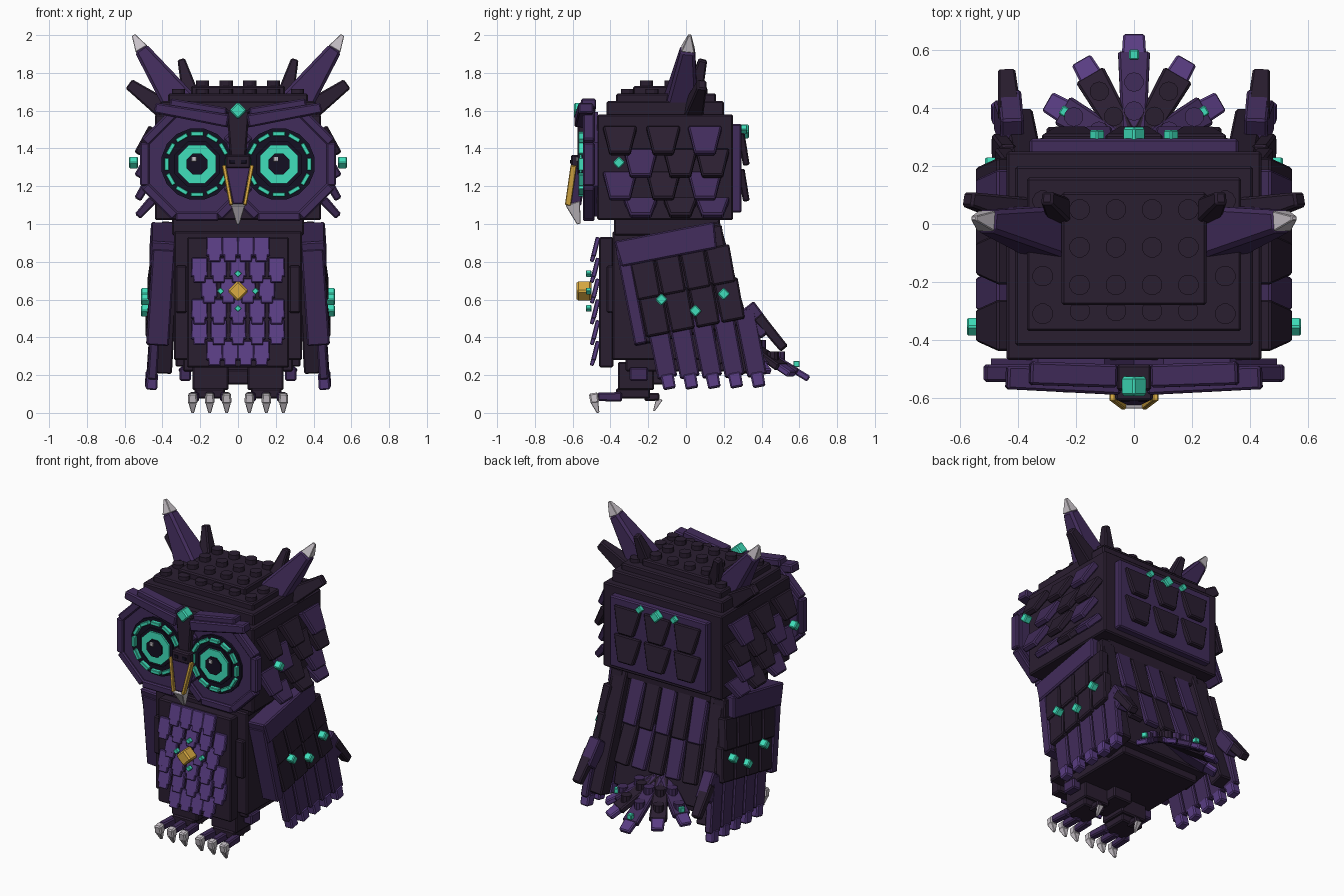
import bpy, bmesh
from math import sin, cos, pi, radians
from mathutils import Vector

cube = bpy.data.objects.get("Cube")
if cube:
    bpy.data.objects.remove(cube)


def material(name, r, g, b):
    m = bpy.data.materials.new(name)
    m.use_nodes = True
    m.diffuse_color = (r, g, b, 1)
    m.node_tree.nodes["Principled BSDF"].inputs["Base Color"].default_value = (r, g, b, 1)
    return m


DARK = material("dark plum", .023, .013, .03)
MID = material("deep purple", .053, .025, .103)
BRIGHT = material("bright purple", .1, .046, .225)
TEAL = material("teal", .05, .74, .5)
GOLD = material("gold", .7, .41, .055)
PALE = material("pale grey", .58, .54, .58)
BLACK = material("ink black", .007, .005, .016)


def finish(name, bm, mat, pair):
    """Create one object, or a mirrored left and right pair."""
    bmesh.ops.recalc_face_normals(bm, faces=bm.faces)
    for sign, prefix in ((1, "left_"), (-1, "right_")) if pair else ((1, ""),):
        if sign < 0:
            for v in bm.verts:
                v.co.x *= -1
            bmesh.ops.reverse_faces(bm, faces=bm.faces)
        mesh = bpy.data.meshes.new(prefix + name)
        bm.to_mesh(mesh)
        mesh.materials.append(mat)
        bpy.context.collection.objects.link(bpy.data.objects.new(prefix + name, mesh))
    bm.free()


def bar(name, p0, p1, a, b, mat, side=(1, 0, 0), pair=False, edge=.008):
    """Tapered block from p0 to p1; a and b are (width along side, thickness) at the ends."""
    p0, p1, s = Vector(p0), Vector(p1), Vector(side)
    d = (p1 - p0).normalized()
    s = (s - d * s.dot(d)).normalized()
    n = d.cross(s)
    bm = bmesh.new()
    ends = [[bm.verts.new(p + s * w * i / 2 + n * t * j / 2)
             for i, j in ((-1, -1), (1, -1), (1, 1), (-1, 1))]
            for p, (w, t) in ((p0, a), (p1, b))]
    bm.faces.new(ends[0])
    bm.faces.new(ends[1])
    for k in range(4):
        q = (k + 1) % 4
        bm.faces.new((ends[0][k], ends[0][q], ends[1][q], ends[1][k]))
    width = min(edge, .2 * min(*a, *b, (p1 - p0).length))
    bmesh.ops.bevel(bm, geom=list(bm.edges), offset=width, segments=1,
                    affect='EDGES', clamp_overlap=True)
    finish(name, bm, mat, pair)


def box(name, x, y, z, mat, pair=False):
    """Block from its x, y and z ranges."""
    cx, cy = sum(x) / 2, sum(y) / 2
    size = (x[1] - x[0], y[1] - y[0])
    bar(name, (cx, cy, z[0]), (cx, cy, z[1]), size, size, mat, pair=pair)


def disc(name, p0, p1, r, sides, mat, pair=False):
    """Regular prism with flat sides facing up and sideways."""
    p0, p1 = Vector(p0), Vector(p1)
    d = (p1 - p0).normalized()
    s = Vector((1, 0, 0))
    s = (s - d * s.dot(d)).normalized()
    n = d.cross(s)
    bm = bmesh.new()
    turns = [2 * pi * (k + .5) / sides for k in range(sides)]
    rings = [[bm.verts.new(p + s * r * cos(t) + n * r * sin(t)) for t in turns] for p in (p0, p1)]
    bm.faces.new(rings[0])
    bm.faces.new(rings[1])
    for k in range(sides):
        q = (k + 1) % sides
        bm.faces.new((rings[0][k], rings[0][q], rings[1][q], rings[1][k]))
    finish(name, bm, mat, pair)


def gem(name, c, size, axis, side, mat=TEAL, pair=False):
    """Bevelled cube set on its corner, pointing along axis."""
    c, h = Vector(c), Vector(axis) * size / 2
    bar(name, c - h, c + h, (size, size), (size, size), mat, side, pair, edge=size * .12)


# Body core, neck and underside
box("body", (-.34, .34), (-.39, .16), (.28, .96), DARK)
bar("back_slope", (0, .08, .96), (0, .2, .26), (.66, .14), (.66, .2), DARK)
box("neck", (-.35, .35), (-.38, .18), (.94, 1.03), DARK)
box("belly_step", (-.29, .29), (-.32, .25), (.22, .29), DARK)
box("belly_keel", (-.07, .07), (-.33, -.1), (.15, .23), DARK)
box("chest_backing", (-.27, .27), (-.46, -.385), (.24, .93), DARK)
box("chest_side", (.27, .33), (-.42, -.3), (.53, .78), DARK, True)
box("hip_block", (.25, .31), (-.3, -.2), (.17, .24), MID, True)

# Overlapping chest feathers, each with a narrower tab below
for row, count in enumerate((4, 5, 4, 5, 5, 4)):
    z = .93 - row * .11
    gap = .083 if row in (0, 5) else .102
    for i in range(count):
        x = (i - (count - 1) / 2) * gap
        bar("chest_feather", (x, -.465, z), (x, -.49, z - .1), (.084, .025), (.088, .025), BRIGHT)
        bar("chest_feather_tab", (x, -.485, z - .08), (x, -.5, z - .13), (.066, .025), (.062, .02), BRIGHT)
gem("chest_jewel", (0, -.54, .645), .08, (0, 1, 0), (1, 0, 1), GOLD)
for dx, dz in ((1, 0), (-1, 0), (0, 1), (0, -1)):
    gem("chest_spark", (dx * .092, -.515, .645 + dz * .092), .028, (0, 1, 0), (1, 0, 1))

# Head block and stepped crown with studs
box("head", (-.44, .44), (-.47, .25), (1.02, 1.58), DARK)
box("crown_lower", (-.41, .41), (-.42, .2), (1.57, 1.65), DARK)
box("crown_middle", (-.37, .37), (-.37, .16), (1.64, 1.69), DARK)
box("crown_top", (-.25, .25), (-.28, .11), (1.68, 1.73), DARK)
for i in range(4):
    for j in range(3):
        x, y = (i - 1.5) * .125, .05 - j * .13
        disc("crown_stud", (x, y, 1.72), (x, y, 1.76), .036, 12, DARK)
    y = .08 - i * .13
    disc("side_stud", (.315, y, 1.68), (.315, y, 1.715), .036, 12, DARK, True)
for x in (.062, .187):
    disc("front_stud", (x, -.3, 1.68), (x, -.3, 1.715), .036, 12, DARK, True)

# Scales on the head sides
for row, (z, colours) in enumerate(((1.51, "DDM"), (1.39, "MDD"), (1.27, "MDM"), (1.13, "MDM"))):
    ys = (-.35, -.12, .1) if row % 2 == 0 else (-.24, -.03, .14)
    length = .14 if row < 3 else .09
    for y, letter in zip(ys, colours):
        bar("head_scale", (.45, y, z), (.532, y, z - length), (.18, .05), (.11, .04),
            MID if letter == "M" else DARK, (0, 1, 0), True)
gem("cheek_jewel", (.553, -.355, 1.325), .048, (1, 0, 0), (0, 1, 1), pair=True)

# Back of the head
box("nape_panel", (-.36, .36), (.24, .295), (1.06, 1.53), MID)
for z in (1.48, 1.29):
    for x in (-.22, 0, .22):
        bar("nape_scale", (x, .29, z), (x, .32, z - .17), (.2, .04), (.11, .035), DARK)
gem("nape_jewel", (0, .305, 1.49), .058, (0, 1, 0), (1, 0, 1))
gem("nape_spark", (.128, .305, 1.5), .038, (0, 1, 0), (1, 0, 1), pair=True)

# Eyes: octagonal face plates, framed rim, dashed ring, iris and pupil
EX, EZ = .217, 1.317


def around(radius, turn, y):
    return (EX + radius * cos(turn), y, EZ + radius * sin(turn))


disc("face_plate", (EX, -.465, EZ), (EX, -.53, EZ), .3, 8, MID, True)
for k in range(8):
    t0, t1 = (k - .5) * pi / 4, (k + .5) * pi / 4
    bar("face_rim", around(.3, t0, -.515), around(.3, t1, -.515), (.06, .05), (.06, .05),
        MID, (0, 1, 0), True)
disc("eye_socket", (EX, -.52, EZ), (EX, -.545, EZ), .192, 16, BLACK, True)
for k in range(12):
    t = k * pi / 6
    bar("eye_dash", around(.164, t - .205, -.55), around(.164, t + .205, -.55),
        (.04, .023), (.04, .023), TEAL, (0, 1, 0), True, .003)
disc("eye_ring", (EX, -.53, EZ), (EX, -.553, EZ), .13, 8, BLACK, True)
disc("iris", (EX, -.54, EZ), (EX, -.565, EZ), .11, 8, TEAL, True)
disc("pupil", (EX, -.55, EZ), (EX, -.575, EZ), .06, 8, BLACK, True)
for x in (-EX, EX):
    box("eye_glint", (x - .03, x - .004), (-.582, -.57), (1.33, 1.356), PALE)

# Brows and forehead
bar("brow", (.44, -.53, 1.615), (.05, -.545, 1.545), (.08, .055), (.09, .07), MID, (0, 1, 0), True)
bar("brow_upper", (.36, -.515, 1.64), (.06, -.525, 1.59), (.08, .05), (.08, .05), MID, (0, 1, 0), True)
bar("forehead_ridge", (0, -.53, 1.34), (0, -.53, 1.6), (.08, .09), (.12, .09), DARK)
gem("forehead_jewel", (0, -.56, 1.6), .066, (0, 1, 0), (1, 0, 1))

# Beak
box("beak_bridge", (-.065, .065), (-.61, -.52), (1.295, 1.365), DARK)
box("nostril", (.015, .045), (-.614, -.605), (1.32, 1.34), BLACK, True)
bar("beak", (0, -.565, 1.3), (0, -.59, 1.1), (.14, .08), (.06, .07), MID)
bar("beak_edge", (.075, -.595, 1.31), (.036, -.625, 1.1), (.02, .032), (.018, .032), GOLD, pair=True)
bar("beak_tip", (0, -.6, 1.11), (0, -.567, 1.0), (.075, .08), (.015, .02), PALE)

# Ear tufts with pale tips and smaller spikes
bar("ear_tuft", (.28, -.03, 1.6), (.515, .01, 1.93), (.19, .19), (.075, .075), MID, (0, 1, 0), True, .02)
bar("ear_tip", (.51, .01, 1.925), (.553, .02, 2.0), (.07, .07), (.015, .02), PALE, (0, 1, 0), True)
bar("inner_spike", (.24, .03, 1.64), (.3, .09, 1.87), (.1, .1), (.045, .04), DARK, (0, 1, 0), True)
bar("outer_spike", (.38, .04, 1.6), (.575, .085, 1.74), (.1, .11), (.05, .06), DARK, (0, 1, 0), True)

# Wings, laid out in a tilted frame: u runs backward, v runs down
TILT = radians(11)
ALONG = (0, cos(TILT), sin(TILT))


def wing(u, v, out=0):
    return (.41 + .065 * v + out, -.38 + u * cos(TILT) + v * sin(TILT),
            .905 + u * sin(TILT) - v * cos(TILT))


def feather(name, u, v0, v1, width, thick, out, mat, lift=.015):
    bar(name, wing(u, v0, out), wing(u, v1, out + lift), (width, thick), (width * .95, thick),
        mat, ALONG, True)


feather("wing_core", .31, .02, .56, .53, .09, -.035, DARK, 0)
feather("wing_shoulder", .27, 0, .14, .54, .13, -.015, MID, 0)
feather("wing_leading_edge", .035, .04, .56, .07, .12, -.02, MID, 0)
for i in range(4):
    feather("wing_covert", .125 + i * .135, .13, .33, .13, .06, .005, DARK)
    feather("wing_middle_feather", .135 + i * .135, .31, .53, .13, .055, .005, DARK)
for i in range(5):
    u = .14 + i * .117
    feather("wing_flight_feather", u, .48, .76 + i * .02, .11, .05, -.005, MID, 0)
    feather("wing_feather_tip", u, .74 + i * .02, .82 + i * .02, .07, .06, -.005, BRIGHT, 0)
bar("wing_rear_feather", (.42, .32, .56), (.43, .43, .42), (.08, .1), (.08, .09), MID, pair=True)
bar("wing_rear_tip", (.43, .38, .51), (.44, .52, .34), (.08, .06), (.06, .05), DARK, pair=True)
for y, z in ((-.13, .6), (.05, .54), (.2, .63)):
    gem("wing_jewel", (.49, y, z), .048, (1, 0, 0), (0, 1, 1), pair=True)

# Back feathers flaring out toward the tail
for i in range(-2, 3):
    x = i * .115
    bar("back_upper_feather", (x, .15, .98), (x * 1.05, .25, .68), (.11, .04), (.1, .04),
        DARK if i % 2 else MID)
    bar("back_lower_feather", (x, .22, .72), (x * 1.1, .32, .44), (.11, .04), (.1, .04),
        MID if i % 2 else DARK)
bar("back_post", (.355, .13, 1.0), (.4, .35, .22), (.1, .1), (.1, .1), DARK, pair=True)

# Fanned tail with studs
for i in range(-2, 3):
    angle = radians(30 * i)
    length = (.4, .36, .34)[abs(i)]

    def tail(r, lift=0):
        return (r * sin(angle), .25 + r * cos(angle), .42 - .6 * r + lift)

    across = (cos(angle), -sin(angle), 0)
    bar("tail_feather", tail(0), tail(length - .06), (.08, .04), (.11, .04),
        DARK if i % 2 else MID, across)
    bar("tail_tip", tail(length - .08), tail(length), (.085, .035), (.075, .035), BRIGHT, across)
    for r in (.14, .24):
        disc("tail_stud", tail(r), tail(r, .05), .034, 10, DARK if i % 2 else MID)
    if i % 2 == 0:
        gem("tail_jewel", tail(length - .065, .04), .034, (0, 0, 1), across)

# Legs, toes and claws
box("leg", (.05, .24), (-.36, -.17), (.12, .27), DARK, True)
box("foot", (.07, .23), (-.37, -.19), (.075, .13), DARK, True)
for x, splay in ((.07, -.01), (.15, 0), (.23, .01)):
    bar("toe", (x, -.34, .085), (x + splay, -.47, .085), (.05, .05), (.045, .045), MID, pair=True)
    bar("claw_base", (x + splay, -.49, .105), (x + splay, -.482, .05), (.045, .05), (.052, .045),
        PALE, pair=True)
    bar("claw", (x + splay, -.485, .06), (x + splay, -.465, .0), (.045, .042), (.014, .014),
        PALE, pair=True)
bar("rear_toe", (.15, -.22, .085), (.15, -.14, .085), (.05, .045), (.045, .04), DARK, pair=True)
bar("rear_claw", (.15, -.14, .075), (.15, -.17, .01), (.035, .035), (.01, .01), PALE, pair=True)
